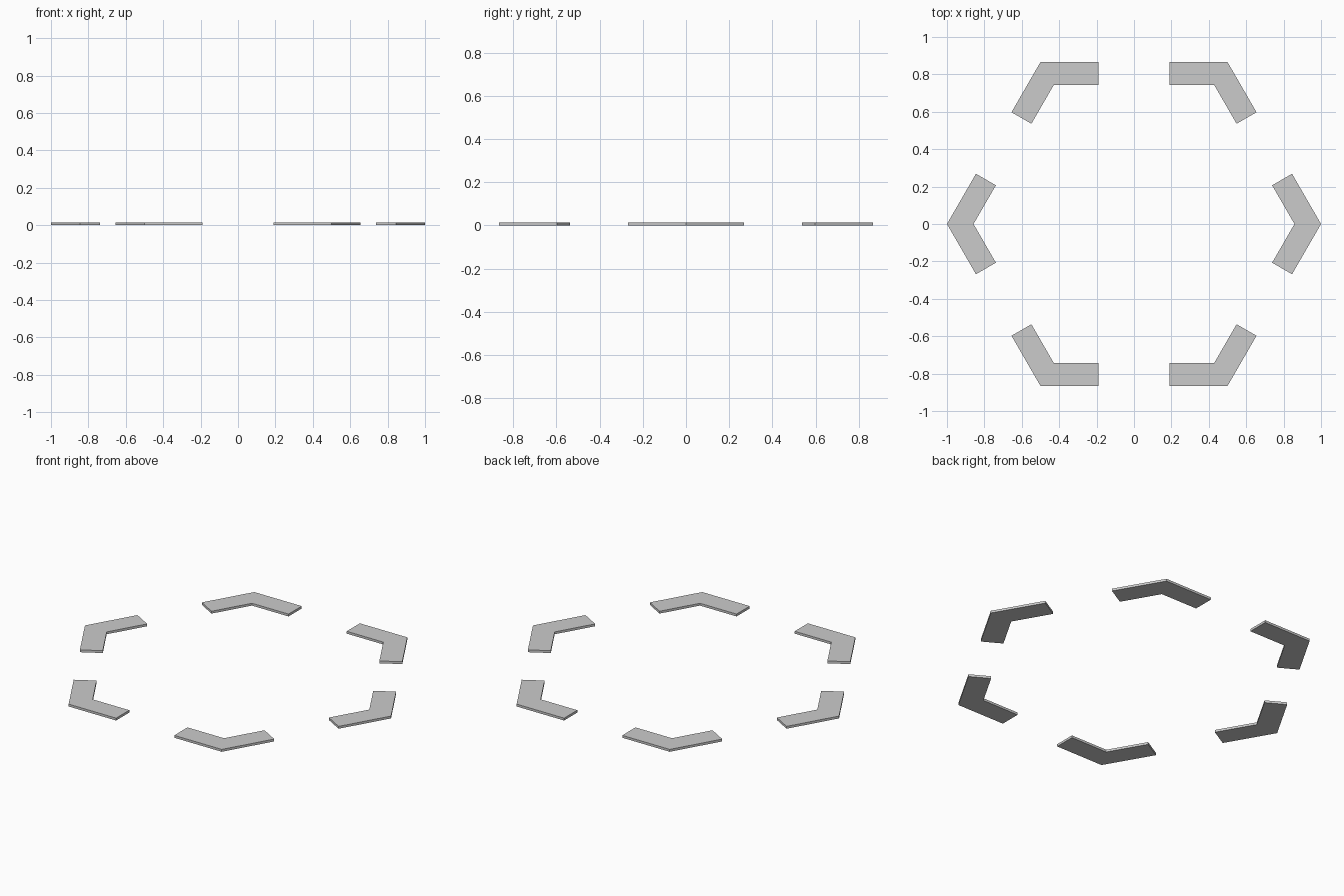
import bpy, bmesh
from math import pi, sqrt
from mathutils import Matrix, Vector

if "Cube" in bpy.data.objects:
    bpy.data.objects.remove(bpy.data.objects["Cube"])

RADIUS = 1.0      # hexagon corner radius
WIDTH = 0.123     # band width
ARM = 0.31        # outer arm length from the corner
HEIGHT = 0.014


def corner_bracket(index):
    # Chevron outline for the corner on +x, with square-cut arm ends
    tip = Vector((RADIUS, 0, 0))
    along = Vector((-0.5, sqrt(3) / 2, 0))
    inward = Vector((-sqrt(3) / 2, -0.5, 0))
    end_out = tip + along * ARM
    end_in = end_out + inward * WIDTH
    inner = Vector((RADIUS - WIDTH * 2 / sqrt(3), 0, 0))

    def flip(p):
        return Vector((p.x, -p.y, p.z))

    outline = [tip, end_out, end_in, inner, flip(end_in), flip(end_out)]
    n = len(outline)
    bm = bmesh.new()
    low = [bm.verts.new(p) for p in outline]
    top = [bm.verts.new(p + Vector((0, 0, HEIGHT))) for p in outline]

    # Top and bottom, each made of one quad per arm
    for a, b, c, d in ((0, 1, 2, 3), (0, 3, 4, 5)):
        bm.faces.new([top[i] for i in (a, b, c, d)])
        bm.faces.new([low[i] for i in (d, c, b, a)])
    # Side walls
    for i in range(n):
        j = (i + 1) % n
        bm.faces.new((low[i], low[j], top[j], top[i]))

    bm.transform(Matrix.Rotation(index * pi / 3, 4, 'Z'))
    bmesh.ops.recalc_face_normals(bm, faces=bm.faces[:])
    mesh = bpy.data.meshes.new(f"corner_bracket_{index + 1}")
    bm.to_mesh(mesh)
    bm.free()
    bpy.context.collection.objects.link(bpy.data.objects.new(mesh.name, mesh))


# Six brackets mark the corners of a hexagon
for k in range(6):
    corner_bracket(k)
